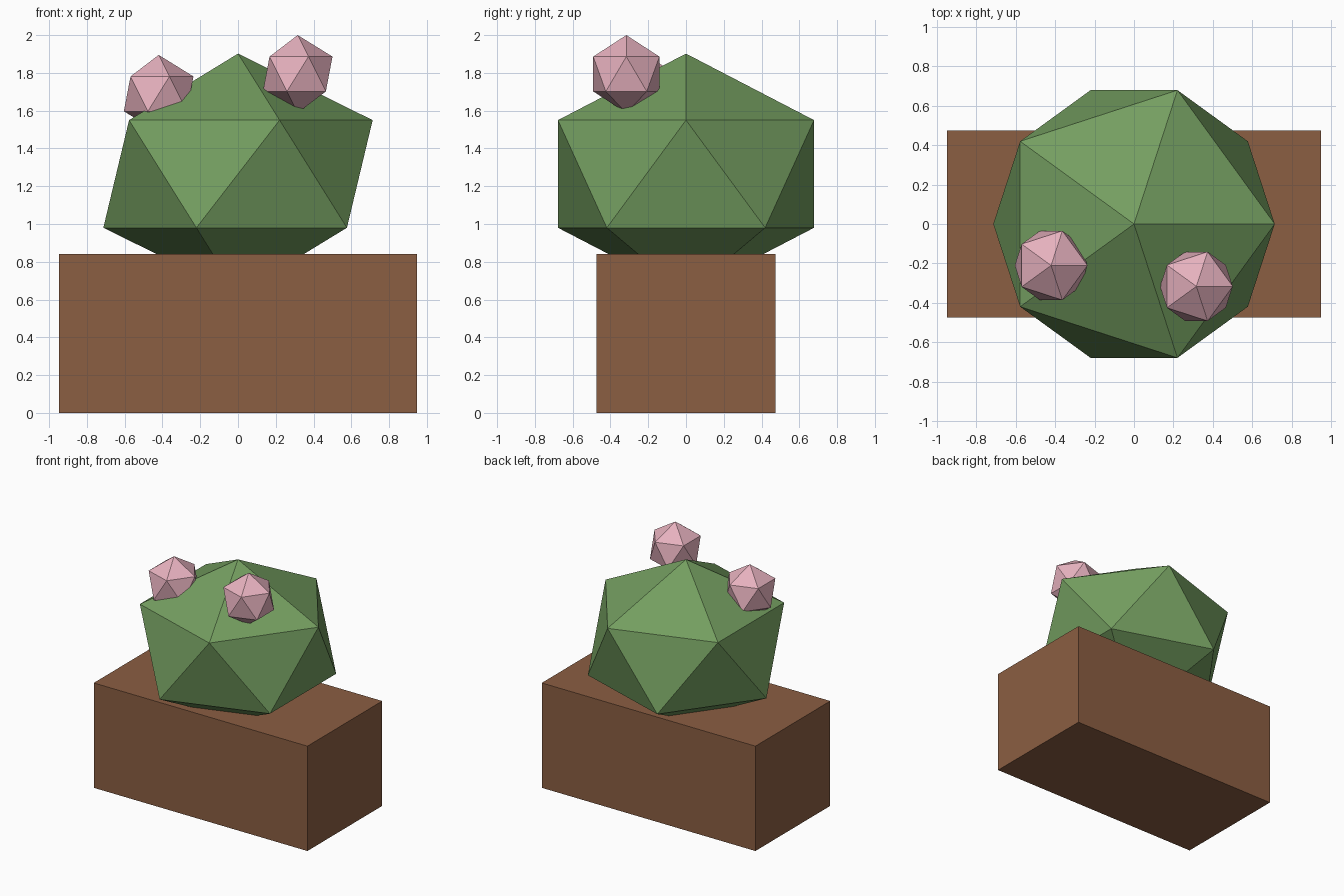
import bpy

if "Cube" in bpy.data.objects:
    bpy.data.objects.remove(bpy.data.objects["Cube"])


def material(name, rgb):
    """Flat colour given as 0-255 sRGB, stored as linear."""
    lin = [((c / 255 + 0.055) / 1.055) ** 2.4 for c in rgb]
    m = bpy.data.materials.new(name)
    m.diffuse_color = (*lin, 1)
    m.use_nodes = True
    m.node_tree.nodes["Principled BSDF"].inputs["Base Color"].default_value = m.diffuse_color
    return m


brown = material("clay_brown", (139, 94, 66))
green = material("cactus_green", (116, 158, 96))
pink = material("flower_pink", (230, 177, 190))


def finish(name, mat, scale):
    ob = bpy.context.object
    ob.name = name
    ob.scale = scale
    ob.data.materials.append(mat)
    bpy.ops.object.transform_apply(location=False, rotation=False, scale=True)
    return ob


def ball(name, mat, loc, r, rz):
    """Twenty-sided ball with separate height radius."""
    bpy.ops.mesh.primitive_ico_sphere_add(subdivisions=1, radius=1, location=loc)
    return finish(name, mat, (r, r, rz))


# Rectangular planter
bpy.ops.mesh.primitive_cube_add(size=1, location=(0, 0, 0.42))
finish("planter", brown, (1.894, 0.947, 0.84))

# Squashed plant body, sunk into the planter
ball("plant_body", green, (0, 0, 1.265), 0.797, 0.637)

# Blossoms
for i, loc in enumerate([(0.316, -0.316, 1.794), (-0.42, -0.21, 1.689)]):
    ball(f"blossom_{i + 1}", pink, loc, 0.206, 0.206)
